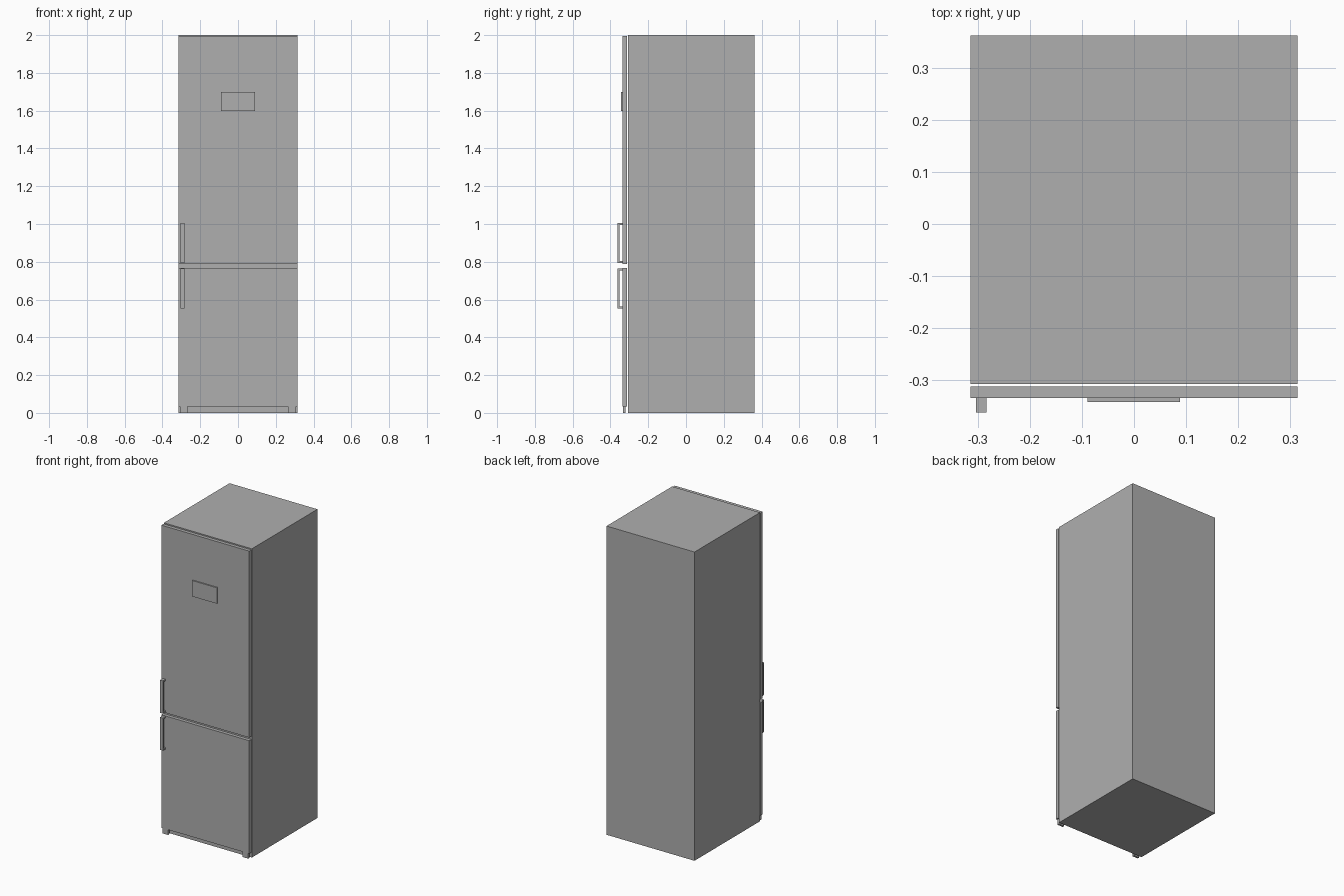
import bpy, bmesh

if "Cube" in bpy.data.objects:
    bpy.data.objects.remove(bpy.data.objects["Cube"])

# Dark grey finish shared by all parts
grey = bpy.data.materials.new("dark_grey")
grey.diffuse_color = (0.43, 0.43, 0.43, 1)
grey.use_nodes = True
grey.node_tree.nodes["Principled BSDF"].inputs["Base Color"].default_value = grey.diffuse_color


def finish(name, bm):
    bmesh.ops.recalc_face_normals(bm, faces=bm.faces)
    mesh = bpy.data.meshes.new(name)
    bm.to_mesh(mesh)
    bm.free()
    mesh.materials.append(grey)
    ob = bpy.data.objects.new(name, mesh)
    bpy.context.collection.objects.link(ob)
    return ob


def box(name, x0, x1, y0, y1, z0, z1):
    """Axis-aligned box from its limits."""
    bm = bmesh.new()
    bmesh.ops.create_cube(bm, size=1)
    for v in bm.verts:
        v.co = (x1 if v.co.x > 0 else x0,
                y1 if v.co.y > 0 else y0,
                z1 if v.co.z > 0 else z0)
    return finish(name, bm)


def handle(name, z0, z1):
    """C-shaped side profile (y, z) extruded along x."""
    y0, y1, t = -0.363, -0.335, 0.01
    profile = [(y1, z0), (y0, z0), (y0, z1), (y1, z1),
               (y1, z1 - t), (y0 + t, z1 - t), (y0 + t, z0 + t), (y1, z0 + t)]
    bm = bmesh.new()
    face = bm.faces.new([bm.verts.new((-0.304, y, z)) for y, z in profile])
    ext = bmesh.ops.extrude_face_region(bm, geom=[face])["geom"]
    bmesh.ops.translate(bm, vec=(0.02, 0, 0),
                        verts=[v for v in ext if isinstance(v, bmesh.types.BMVert)])
    return finish(name, bm)


# Cabinet
box("cabinet", -0.315, 0.315, -0.308, 0.363, 0, 2)

# Doors, standing slightly off the cabinet
box("freezer_door", -0.315, 0.315, -0.335, -0.313, 0.035, 0.767)
box("fridge_door", -0.315, 0.315, -0.335, -0.313, 0.787, 1.995)

# Handles
handle("fridge_handle", 0.793, 1.005)
handle("freezer_handle", 0.553, 0.764)

# Control panel on the upper door
box("control_panel", -0.09, 0.089, -0.343, -0.335, 1.597, 1.7)

# Front feet under the lower door
box("front_foot_left", -0.308, -0.268, -0.333, -0.32, 0, 0.035)
box("front_foot_right", 0.266, 0.306, -0.333, -0.32, 0, 0.035)
